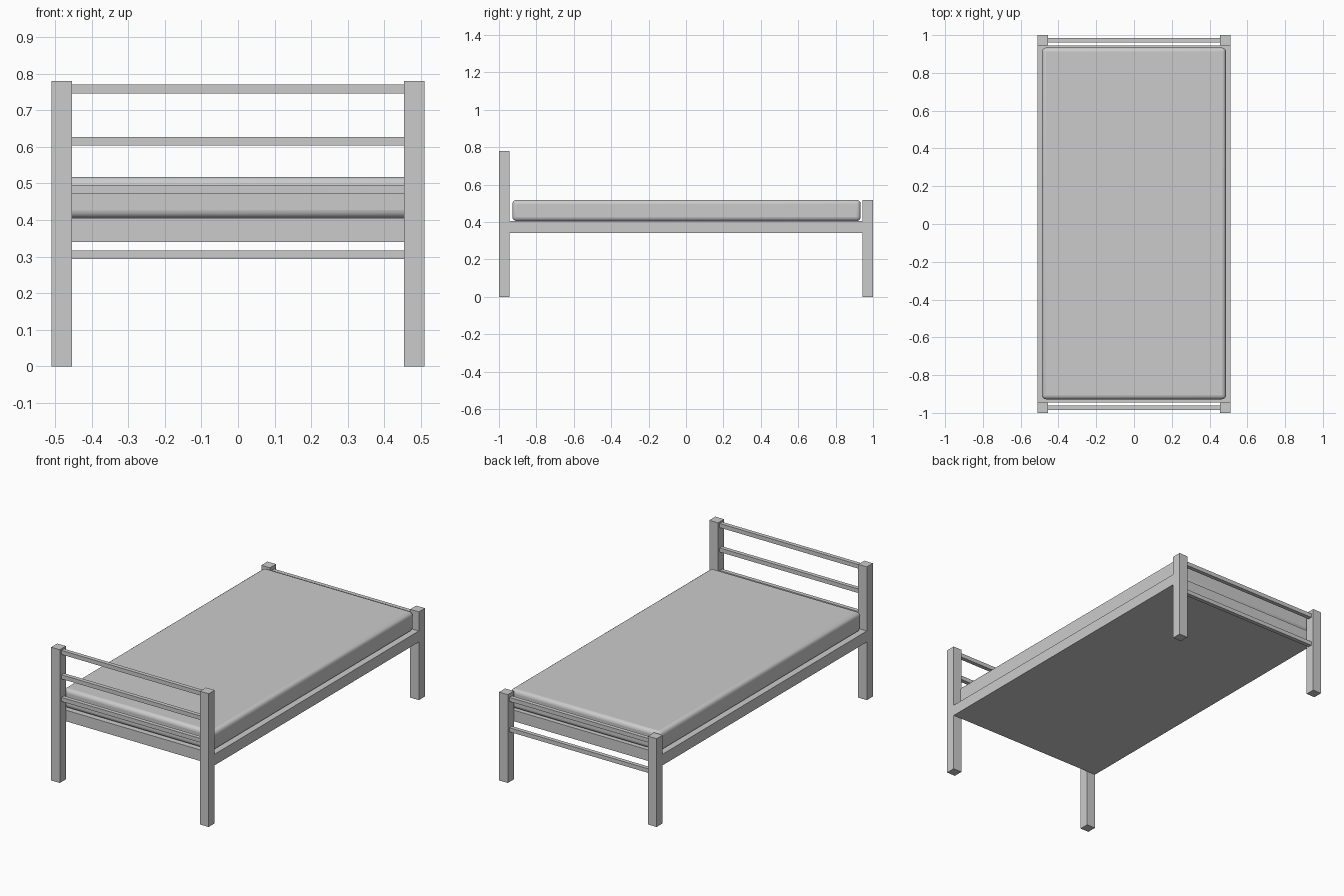
import bpy

cube = bpy.data.objects.get("Cube")
if cube:
    bpy.data.objects.remove(cube, do_unlink=True)

# One plain grey for the whole bed
GREY = (0.6, 0.6, 0.6, 1)
grey = bpy.data.materials.new("light grey")
grey.use_nodes = True
grey.diffuse_color = GREY
grey.node_tree.nodes["Principled BSDF"].inputs["Base Color"].default_value = GREY


def box(name, x, y, z):
    """Box spanning the given (low, high) range on each axis."""
    bpy.ops.mesh.primitive_cube_add(size=1)
    ob = bpy.context.object
    ob.name = name
    ob.location = [(a + b) / 2 for a, b in (x, y, z)]
    ob.scale = [b - a for a, b in (x, y, z)]
    bpy.ops.object.transform_apply(location=False, rotation=False, scale=True)
    ob.data.materials.append(grey)
    return ob


HALF_W, POST, BAR = 0.51, 0.056, 0.024
INNER = HALF_W - POST

# Posts and cross bars at each end
ends = {
    "head": (-1, 0.78, (0.758, 0.615, 0.483)),
    "foot": (1, 0.517, (0.483, 0.305)),
}
for end, (side, height, bars) in ends.items():
    y = sorted((side, side * (1 - POST)))
    for label, sx in (("left", 1), ("right", -1)):
        box(f"{end}_post_{label}", sorted((sx * INNER, sx * HALF_W)), y, (0, height))
    mid = side * (1 - POST / 2)
    for i, z in enumerate(bars, 1):
        box(f"{end}_bar_{i}", (-INNER, INNER),
            (mid - BAR / 2, mid + BAR / 2), (z - BAR / 2, z + BAR / 2))

# Solid bed base between the posts
box("bed_base", (-HALF_W, HALF_W), (POST - 1, 1 - POST), (0.34, 0.405))

# Mattress with softly rounded edges
mattress = box("mattress", (-0.487, 0.487), (-0.928, 0.934), (0.405, 0.518))
bevel = mattress.modifiers.new("rounded_edges", "BEVEL")
bevel.width = 0.022
bevel.segments = 4
bpy.ops.object.shade_smooth_by_angle()
